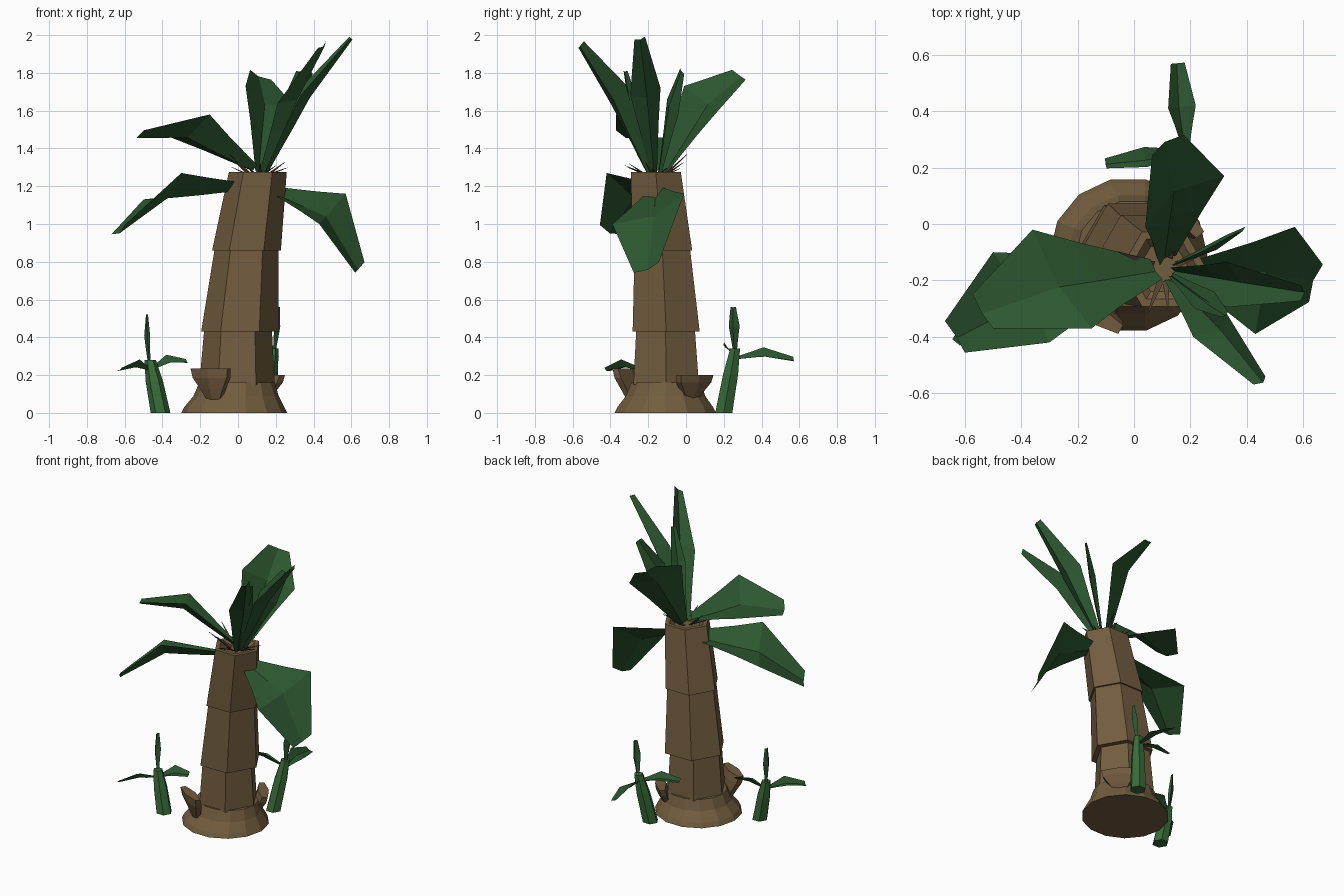
import bpy, bmesh, math, random
from mathutils import Vector

cube = bpy.data.objects.get("Cube")
if cube:
    bpy.data.objects.remove(cube, do_unlink=True)


def material(name, colour):
    mat = bpy.data.materials.new(name)
    mat.use_nodes = True
    mat.diffuse_color = (*colour, 1)
    mat.node_tree.nodes["Principled BSDF"].inputs["Base Color"].default_value = (*colour, 1)
    return mat


bark = material("bark brown", (.17, .11, .05))
stub_bark = material("stub brown", (.17, .105, .05))
fibre = material("fibre brown", (.1, .055, .03))
leaf_green = material("leaf green", (.025, .093, .029))
stem_green = material("stem green", (.04, .15, .04))


def finish(name, bm, mat):
    mesh = bpy.data.meshes.new(name)
    bm.to_mesh(mesh)
    bm.free()
    mesh.materials.append(mat)
    obj = bpy.data.objects.new(name, mesh)
    bpy.context.collection.objects.link(obj)
    return obj


def loft(name, mat, rings, sides, turn=0.0):
    """Closed tube through rings of (centre, radius x, radius y)."""
    bm = bmesh.new()
    loops = []
    for centre, rx, ry in rings:
        loop = []
        for i in range(sides):
            a = math.tau * i / sides
            x, y = rx * math.cos(a), ry * math.sin(a)
            offset = Vector((x * math.cos(turn) - y * math.sin(turn),
                             x * math.sin(turn) + y * math.cos(turn), 0))
            loop.append(bm.verts.new(Vector(centre) + offset))
        loops.append(loop)
    for low, high in zip(loops, loops[1:]):
        for i in range(sides):
            j = (i + 1) % sides
            bm.faces.new((low[i], low[j], high[j], high[i]))
    bm.faces.new(loops[0][::-1])
    bm.faces.new(loops[-1])
    return finish(name, bm, mat)


def leaf(name, root, middle, tip, across, tip_size=.35, keel=.06, root_size=.2):
    """Channelled blade: narrow root, two wide rows, blunt tip, sunken midrib."""
    root, middle, tip, across = map(Vector, (root, middle, tip, across))
    normal = (tip - root).cross(across).normalized()
    if normal.z < 0:
        normal, across = -normal, -across
    rows = [(root, root_size, .3), (root.lerp(middle, .6), .65, .75),
            (middle, 1, 1), (tip, tip_size, .3)]
    bm = bmesh.new()
    grid = []
    for centre, width, depth in rows:
        rib = centre - normal * keel * depth
        grid.append([bm.verts.new(p) for p in
                     (centre - across * width, rib, centre + across * width)])
    for a, b in zip(grid, grid[1:]):
        for i in range(2):
            bm.faces.new((a[i], b[i], b[i + 1], a[i + 1]))
    return finish(name, bm, leaf_green)


# Flared trunk foot
loft("trunk_foot", bark, [((-.02, -.11, 0), .28, .275), ((-.02, -.11, .03), .265, .26),
                          ((-.01, -.108, .09), .225, .215), ((-.005, -.105, .16), .2, .19)], 14)

# Leaning trunk made of overlapping hexagonal sections
sections = [((-.005, -.105, .15), .2, (0, -.108, .43), .18),
            ((.01, -.105, .43), .205, (.045, -.125, .86), .17),
            ((.045, -.125, .86), .182, (.105, -.16, 1.275), .153)]
for n, (low, r_low, high, r_high) in enumerate(sections):
    rings = [(low, r_low, r_low), (high, r_high, r_high)]
    if n == 2:
        # Hollowed crown
        sunk = (high[0], high[1], high[2] - .03)
        rings += [(high, r_high * .8, r_high * .8), (sunk, r_high * .6, r_high * .6)]
    loft(f"trunk_section_{n + 1}", bark, rings, 6)

# Broken frond stubs flaring out of the foot
for n, (degrees, reach, height) in enumerate(((240, .005, .165), (40, .01, .13))):
    a = math.radians(degrees)
    rings = []
    for out, up, thick, wide in ((.195, 0, .025, .045), (.21, .35, .035, .08),
                                 (.225, .7, .04, .12), (.235, 1, .035, .13)):
        out += reach
        centre = (-.025 + out * math.cos(a), -.11 + out * math.sin(a), .07 + up * height)
        rings.append((centre, thick, wide))
    loft(f"frond_stub_{n + 1}", stub_bark, rings, 6, a)

# Crown leaves: root, middle, tip, half width
crown = Vector((.11, -.16, 1.26))
leaf("upper_right_leaf", (.08, -.16, 1.3), (-.255, -.195, 1.52), (-.535, -.31, 1.475),
     (.105, -.175, .06), .35, .07)
leaf("lower_right_leaf", (.04, -.14, 1.2), (-.4, -.26, 1.2), (-.635, -.4, .97),
     (.1, -.16, .07), .35, .07)
leaf("drooping_left_leaf", (.19, -.17, 1.18), (.5, -.2, 1.08), (.645, -.21, .77), (.07, .19, .08))
leaf("tall_left_leaf", (.13, -.17, 1.26), (.33, -.215, 1.7), (.59, -.245, 1.985), (0, .08, .02))
leaf("tall_front_leaf", (.12, -.19, 1.26), (.27, -.36, 1.69), (.445, -.555, 1.95), (.06, .04, .05))
leaf("broad_back_leaf", (.12, -.13, 1.27), (.18, .08, 1.665), (.12, .28, 1.79),
     (.14, .09, -.065), .4)
leaf("thin_back_leaf", (.14, -.14, 1.26), (.28, -.07, 1.62), (.38, -.02, 1.81),
     (.045, .03, -.04), .35, .025)
leaf("thin_front_leaf", (.13, -.18, 1.26), (.25, -.27, 1.6), (.32, -.32, 1.81),
     (.035, .03, 0), .35, .025)

# Dry fibres around the crown
random.seed(4)
for n in range(12):
    a = math.tau * n / 12 + random.uniform(-.2, .2)
    start = crown + Vector((math.cos(a), math.sin(a), 0)) * .05
    reach = Vector((math.cos(a), math.sin(a), random.uniform(.3, 1)))
    end = start + reach * random.uniform(.08, .14)
    loft(f"crown_fibre_{n + 1}", fibre, [(start, .014, .014), (end, .002, .002)], 3, a)


def sprout(name, foot, top, tips):
    """Short stem carrying one upright blade and tilted side blades."""
    foot, top = Vector(foot), Vector(top)
    up = Vector((0, 0, 1))
    loft(f"{name}_stem", stem_green, [(foot, .052, .052), (foot.lerp(top, .6), .046, .046),
                                      (top, .03, .03)], 6)
    for n, (tip, width) in enumerate(tips):
        tip = Vector(tip)
        side = (tip - top).cross(up)
        if side.length < .06:
            side = Vector((.3, 1, 0))
        else:
            side -= up * side.length * .5
        start = top - up * .05
        middle = start.lerp(tip, .5) + up * .035
        leaf(f"{name}_leaf_{n + 1}", start, middle, tip, side.normalized() * width, .5, .025)


# Two young sprouts beside the trunk
sprout("right_sprout", (-.41, -.23, 0), (-.465, -.22, .28),
       [((-.48, -.2, .52), .025), ((-.63, -.42, .23), .04), ((-.27, -.16, .275), .045)])
sprout("back_sprout", (.135, .2, 0), (.185, .26, .34),
       [((.215, .25, .56), .03), ((.155, .57, .285), .055), ((-.1, .215, .35), .04)])
